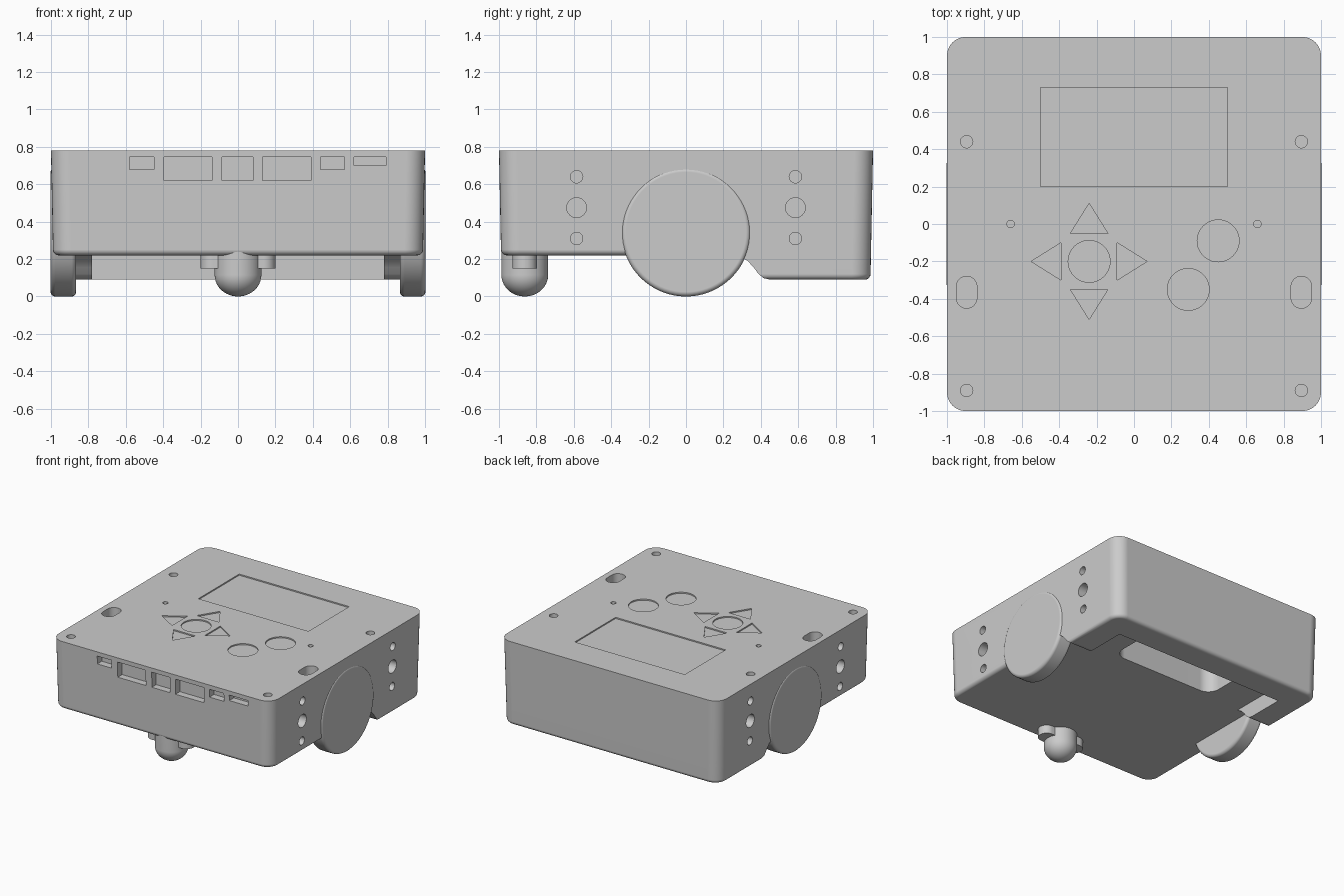
import bpy, bmesh, math

cube = bpy.data.objects.get("Cube")
if cube:
    bpy.data.objects.remove(cube, do_unlink=True)

GREY = (0.6, 0.6, 0.6, 1.0)
mat = bpy.data.materials.new("light grey")
mat.use_nodes = True
mat.diffuse_color = GREY
mat.node_tree.nodes["Principled BSDF"].inputs["Base Color"].default_value = GREY


# ---------- helpers ----------
def add_rings(bm, rings):
    """Skin a stack of equal closed rings and cap both ends."""
    rows = [[bm.verts.new(p) for p in ring] for ring in rings]
    n = len(rows[0])
    faces = [bm.faces.new(rows[0]), bm.faces.new(rows[-1][::-1])]
    for a, b in zip(rows, rows[1:]):
        for i in range(n):
            j = (i + 1) % n
            faces.append(bm.faces.new((a[j], a[i], b[i], b[j])))
    bmesh.ops.recalc_face_normals(bm, faces=faces)


def place(points, axis, t):
    if axis == "x":
        return [(t, a, b) for a, b in points]
    if axis == "y":
        return [(a, t, b) for a, b in points]
    return [(a, b, t) for a, b in points]


def add_prism(bm, points, axis, lo, hi):
    add_rings(bm, [place(points, axis, lo), place(points, axis, hi)])


def circle(cx, cy, r, n=32):
    return [(cx + r * math.cos(math.tau * i / n), cy + r * math.sin(math.tau * i / n))
            for i in range(n)]


def rect(x0, x1, y0, y1):
    return [(x0, y0), (x1, y0), (x1, y1), (x0, y1)]


def round_rect(x0, x1, y0, y1, r, seg=8):
    pts = []
    corners = [(x1 - r, y1 - r), (x0 + r, y1 - r), (x0 + r, y0 + r), (x1 - r, y0 + r)]
    for k, (cx, cy) in enumerate(corners):
        for i in range(seg + 1):
            a = math.pi / 2 * (k + i / seg)
            pts.append((cx + r * math.cos(a), cy + r * math.sin(a)))
    return pts


def make(name, bm):
    mesh = bpy.data.meshes.new(name)
    bm.to_mesh(mesh)
    bm.free()
    mesh.materials.append(mat)
    ob = bpy.data.objects.new(name, mesh)
    bpy.context.collection.objects.link(ob)
    return ob


def activate(ob):
    bpy.ops.object.select_all(action="DESELECT")
    ob.select_set(True)
    bpy.context.view_layer.objects.active = ob


def cut(ob, bm):
    cutter = make("cutter", bm)
    cutter.hide_render = True
    mod = ob.modifiers.new("cut", "BOOLEAN")
    mod.operation = "DIFFERENCE"
    mod.solver = "EXACT"
    mod.object = cutter
    activate(ob)
    bpy.ops.object.modifier_apply(modifier=mod.name)
    bpy.data.objects.remove(cutter, do_unlink=True)


def smooth(ob):
    activate(ob)
    bpy.ops.object.shade_smooth_by_angle(angle=math.radians(32))
    mod = ob.modifiers.new("even shading", "WEIGHTED_NORMAL")
    mod.keep_sharp = True


def tray(name, bottom, top, fillet):
    """Drafted rounded box with a filleted bottom edge."""
    rings = []
    levels = [(bottom + fillet * (1 - math.cos(a)), fillet * (1 - math.sin(a)))
              for a in [math.pi / 2 * i / 5 for i in range(6)]]
    for z, inset in levels + [(top, 0)]:
        h = 1 - 0.02 * (TOP - z) - inset
        rings.append(place(round_rect(-h, h, -h, h, 0.1 - inset), "z", z))
    bm = bmesh.new()
    add_rings(bm, rings)
    return make(name, bm)


TOP = 0.78

# ---------- main body ----------
body = tray("body", 0.22, TOP, 0.03)
bm = bmesh.new()

# front connector openings
for x0, x1, z0 in [(-.58, -.45, .68), (-.395, -.14, .62), (-.085, .08, .62),
                   (.13, .39, .62), (.44, .57, .68), (.62, .79, .70)]:
    add_prism(bm, rect(x0, x1, z0, 0.745), "y", -1.1, -0.94)

for s in (-1, 1):
    # side mounting holes
    for y in (-0.585, 0.585):
        for z, r in ((0.64, 0.033), (0.475, 0.053), (0.31, 0.033)):
            add_prism(bm, circle(y, z, r), "x", s * 0.9, s * 1.1)
    # lid screw holes, slots and pin holes
    for y in (0.44, -0.89):
        add_prism(bm, circle(s * 0.895, y, 0.033), "z", 0.7, 0.9)
    add_prism(bm, round_rect(s * 0.895 - 0.055, s * 0.895 + 0.055, -0.45, -0.28, 0.054),
              "z", 0.7, 0.9)
    add_prism(bm, circle(s * 0.66, 0, 0.02, 20), "z", 0.73, 0.9)

# screen, round buttons and arrow buttons, slightly recessed
STEP = TOP - 0.01
add_prism(bm, rect(-0.5, 0.5, 0.2, 0.73), "z", STEP, 0.9)
PAD = (-0.24, -0.2)
for cx, cy in (PAD, (0.45, -0.09), (0.29, -0.35)):
    add_prism(bm, circle(cx, cy, 0.112, 40), "z", STEP, 0.9)
for k in range(4):
    c, s = math.cos(k * math.pi / 2), math.sin(k * math.pi / 2)
    arrow = [(PAD[0] + c * a - s * b, PAD[1] + s * a + c * b)
             for a, b in ((0.15, -0.1), (0.31, 0), (0.15, 0.1))]
    add_prism(bm, arrow, "z", STEP, 0.9)

# pocket in the underside
add_prism(bm, round_rect(-0.47, 0.47, 0.33, 0.68, 0.1), "z", 0.1, 0.55)
cut(body, bm)
smooth(body)

# ---------- lower rear skirt: two side pods joined by a back bar ----------
skirt = tray("rear_skirt", 0.09, 0.26, 0.03)
bm = bmesh.new()
front_curve = [(.45, 0), (.45, .09), (.415, .098), (.388, .12), (.362, .155),
               (.33, .19), (.28, .22), (.28, .4), (-1.2, .4), (-1.2, 0)]
add_prism(bm, front_curve, "x", -1.2, 1.2)
cut(skirt, bm)
bm = bmesh.new()
add_prism(bm, rect(-0.78, 0.78, 0, 0.76), "z", 0, 0.4)
cut(skirt, bm)
smooth(skirt)

# ---------- wheels ----------
RADIUS = 0.345
for s, name in ((1, "left_wheel"), (-1, "right_wheel")):
    bm = bmesh.new()
    profile = []
    for i in range(6):
        a = math.pi / 2 * i / 5
        profile.append((0.89 - 0.025 * math.cos(a), RADIUS - 0.025 * (1 - math.sin(a))))
    for i in range(6):
        a = math.pi / 2 * i / 5
        profile.append((0.977 + 0.025 * math.sin(a), RADIUS - 0.025 * (1 - math.cos(a))))
    add_rings(bm, [place(circle(0, RADIUS, r, 72), "x", s * x) for x, r in profile])
    smooth(make(name, bm))

# ---------- front caster ----------
CY, CR = -0.862, 0.125
bm = bmesh.new()
dome = [(0.115 * (1 - math.cos(a)), CR * math.sin(a))
        for a in [math.pi / 2 * (i + 0.3) / 10.3 for i in range(11)]]
add_rings(bm, [place(circle(0, CY, r, 48), "z", z) for z, r in dome + [(0.25, CR)]])
smooth(make("caster_ball", bm))

bm = bmesh.new()
add_prism(bm, round_rect(-0.2, 0.2, CY - 0.065, CY + 0.065, 0.064), "z", 0.15, 0.24)
smooth(make("caster_bracket", bm))
